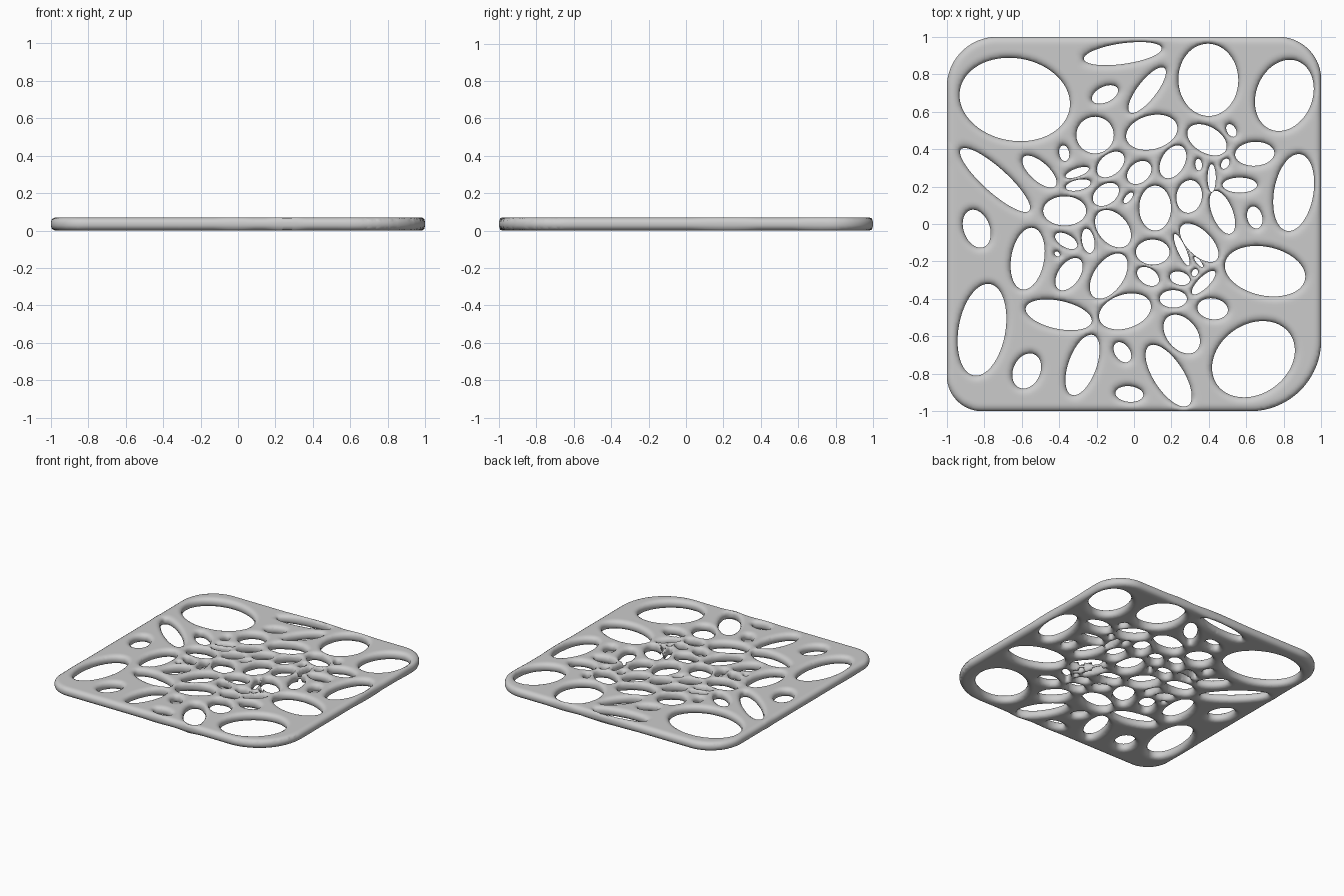
import bpy, math
from mathutils import Vector
from mathutils.geometry import delaunay_2d_cdt

if "Cube" in bpy.data.objects:
    bpy.data.objects.remove(bpy.data.objects["Cube"])

HALF = 0.035      # half thickness
ROUND = 0.04      # edge rounding width
STEP = 0.0125     # mesh spacing

# Openings as ellipses: centre x, centre y, long radius, short radius, tilt in degrees
outer_openings = [
    (-.637, .665, .297, .220, -10), (-.06, .91, .21, .055, 8), (.397, .77, .193, .16, 92),
    (.803, .687, .196, .150, 68), (-.742, .235, .245, .065, -42), (-.84, -.025, .105, .07, 110),
    (.853, .168, .208, .105, 80), (.70, -.252, .218, .130, -12), (-.812, -.565, .248, .125, 80),
    (-.573, -.785, .098, .072, 65), (-.275, -.753, .17, .075, 70), (-.062, -.685, .06, .04, -55),
    (-.025, -.908, .075, .042, -5), (.185, -.81, .19, .08, -57), (.638, -.722, .237, .185, 35),
    (-.155, .692, .075, .042, 25), (.07, .715, .15, .05, 52), (-.208, .475, .1, .098, 0),
    (.095, .49, .14, .09, 15), (.39, .45, .115, .07, -30), (.645, .375, .105, .064, 3),
    (-.505, .28, .115, .05, -42), (-.568, -.185, .167, .088, 80), (-.402, -.485, .18, .075, -12),
    (-.048, -.467, .143, .09, 18), (.255, -.588, .118, .08, -50), (.42, -.453, .082, .056, -8)]
web_openings = [
    (.52, .50, .037, .024, -60), (-.373, .378, .043, .027, 100), (-.125, .318, .085, .055, 40),
    (.028, .275, .073, .053, 40), (.208, .332, .095, .062, 60), (-.303, .275, .066, .022, 20),
    (-.298, .208, .068, .028, 12), (-.15, .158, .077, .053, 35), (-.03, .14, .035, .016, 50),
    (-.37, .07, .115, .078, 0), (.113, .085, .12, .085, 90), (.295, .147, .088, .068, 80),
    (.415, .245, .075, .022, 90), (.565, .208, .092, .04, 0), (.472, .062, .122, .055, -68),
    (.645, .035, .06, .04, -75), (-.112, -.025, .115, .078, -48), (-.245, -.09, .066, .033, 100),
    (-.362, -.09, .066, .034, -30), (-.347, -.268, .098, .057, 55), (-.135, -.278, .137, .078, 55),
    (.10, -.15, .09, .067, 0), (.075, -.28, .065, .043, -35), (.348, -.10, .13, .066, -45),
    (.255, -.138, .092, .022, -66), (.245, -.29, .055, .035, -15), (.21, -.40, .073, .047, 0),
    (.372, -.313, .084, .03, 45), (.345, -.203, .035, .011, -50)]
pin_openings = [(.345, .317, .032, .018, 95), (.487, .322, .03, .02, 60),
                (.325, -.26, .021, .016, 60), (-.41, -.16, .016, .012, -40)]
openings = [(x, y, a, b, math.cos(math.radians(t)), math.sin(math.radians(t)))
            for x, y, a, b, t in outer_openings + web_openings + pin_openings]

# Plate corner radius by quadrant (x > 0, y > 0)
corner = {(True, True): .23, (False, True): .27, (False, False): .19, (True, False): .38}


def outline_depth(x, y):
    r = corner[x > 0, y > 0]
    qx, qy = abs(x) - 1 + r, abs(y) - 1 + r
    return r - min(max(qx, qy), 0) - math.hypot(max(qx, 0), max(qy, 0))


def opening_distance(x, y, o):
    cx, cy, a, b, c, s = o
    dx, dy = x - cx, y - cy
    u, v = (dx * c + dy * s) / a, (dy * c - dx * s) / b
    k = math.hypot(u, v)
    return k * (k - 1) / max(math.hypot(u / a, v / b), 1e-6)


def two_nearest(x, y):
    d = sorted([outline_depth(x, y)] + [opening_distance(x, y, o) for o in openings])
    return d[0], d[1]


def ellipse(o, grow=0.0):
    cx, cy, a, b, c, s = o
    n = max(18, int(math.tau * math.sqrt((a * a + b * b) / 2) / STEP))
    pts = []
    for i in range(n):
        t = math.tau * i / n
        u, v = (a + grow) * math.cos(t), (b + grow) * math.sin(t)
        pts.append((cx + u * c - v * s, cy + u * s + v * c))
    return pts


def plate_outline(inset=0.0):
    pts = []
    quads = [(1, 1), (-1, 1), (-1, -1), (1, -1)]
    for q, (sx, sy) in enumerate(quads):
        r = corner[sx > 0, sy > 0]
        for i in range(25):
            t = math.radians(90 * q + 90 * i / 24)
            pts.append((sx * (1 - r) + (r - inset) * math.cos(t),
                        sy * (1 - r) + (r - inset) * math.sin(t)))
    full = []
    for p, q in zip(pts, pts[1:] + pts[:1]):
        n = max(1, int(math.dist(p, q) / STEP))
        full += [(p[0] + (q[0] - p[0]) * i / n, p[1] + (q[1] - p[1]) * i / n) for i in range(n)]
    return full


# Boundary loops, one inset ring beside each, and a filling grid
points, edges = [], []
for loop in [plate_outline()] + [ellipse(o) for o in openings]:
    base, n = len(points), len(loop)
    points += loop
    edges += [(base + i, base + (i + 1) % n) for i in range(n)]
for loop in [plate_outline(.006)] + [ellipse(o, .006) for o in openings]:
    points += [p for p in loop if two_nearest(*p)[0] > .004]
count = int(2 / STEP)
for i in range(count):
    for j in range(count):
        p = (-1 + (i + .5) * STEP, -1 + (j + .5) * STEP)
        if two_nearest(*p)[0] > .011:
            points.append(p)
flat, _, tris, *_ = delaunay_2d_cdt([Vector(p) for p in points], edges, [], 0, 1e-5)

kept = []
for t in tris:
    m = sum((flat[i] for i in t), Vector((0, 0))) / 3
    if two_nearest(m.x, m.y)[0] > 0:
        kept.append(tuple(t))


# Rounded cross-section: every strut reaches full height at its middle
def half_height(p):
    d1, d2 = two_nearest(p.x, p.y)
    r = max(min(ROUND, (d1 + d2) / 2), 1e-4)
    k = 1 - min(max(d1 / r, 0), 1)
    return HALF * (.25 + .75 * math.sqrt(max(0, 1 - k * k)))


n = len(flat)
heights = [half_height(p) for p in flat]
verts = [(p.x, p.y, HALF + h) for p, h in zip(flat, heights)]
verts += [(p.x, p.y, HALF - h) for p, h in zip(flat, heights)]
faces = kept + [tuple(i + n for i in reversed(t)) for t in kept]

# Walls join the top and bottom skins along every open edge
directed = {(t[i], t[(i + 1) % 3]) for t in kept for i in range(3)}
faces += [(b, a, a + n, b + n) for a, b in directed if (b, a) not in directed]

mesh = bpy.data.meshes.new("perforated_panel")
mesh.from_pydata(verts, [], faces)
mesh.validate()
panel = bpy.data.objects.new("perforated_panel", mesh)
bpy.context.collection.objects.link(panel)

# Remove unused points and shade smooth
import bmesh
bm = bmesh.new()
bm.from_mesh(mesh)
bmesh.ops.delete(bm, geom=[v for v in bm.verts if not v.link_faces], context='VERTS')
bmesh.ops.recalc_face_normals(bm, faces=bm.faces)
for f in bm.faces:
    f.smooth = True
bm.to_mesh(mesh)
bm.free()
